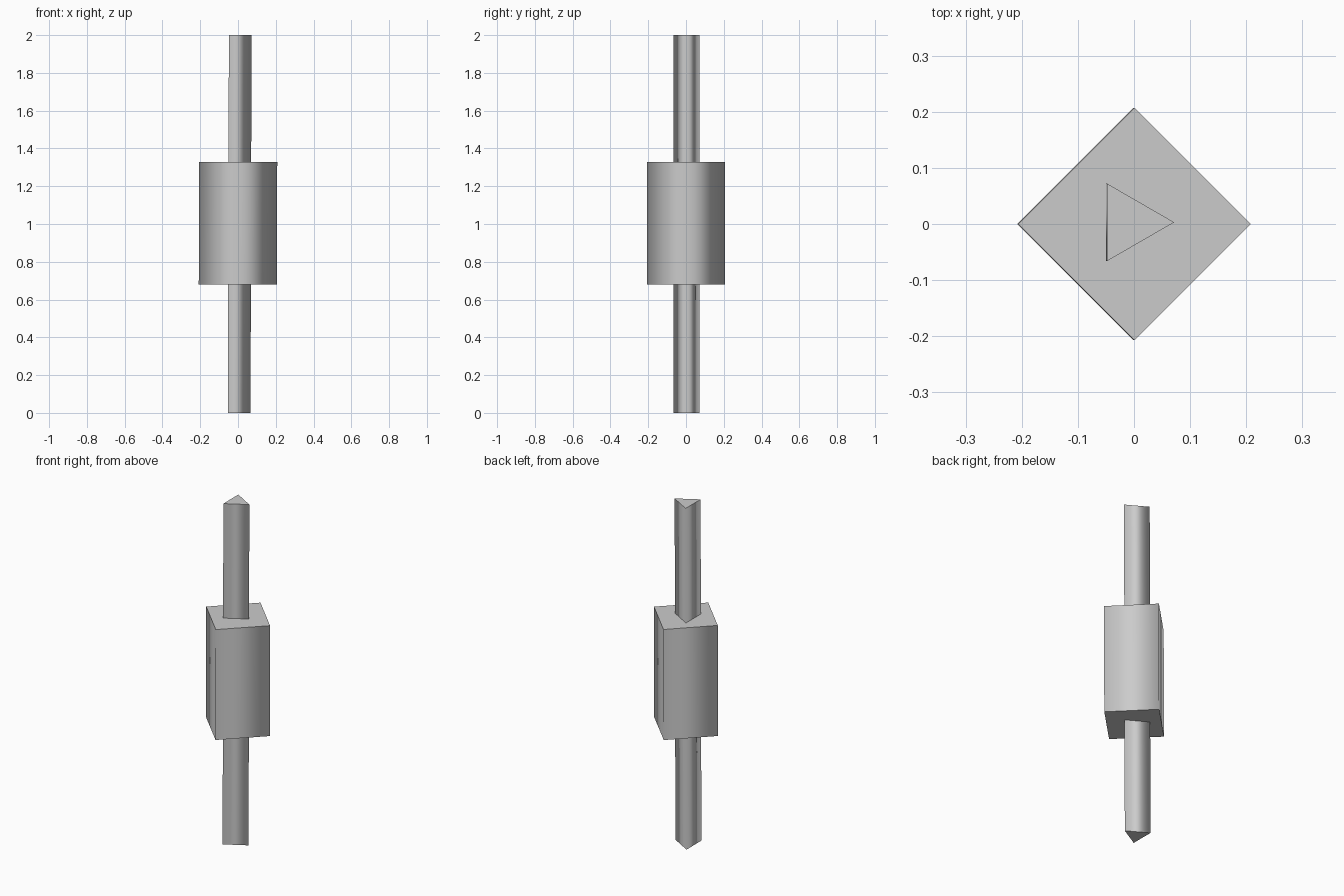
import bpy
import math

if "Cube" in bpy.data.objects:
    bpy.data.objects.remove(bpy.data.objects["Cube"])


def prism(name, sides, radius, z0, z1, centre, spin=0.0, tilt=0.0):
    """Upright n-sided bar with softly shaded walls and flat, sharp-edged caps."""
    bpy.ops.mesh.primitive_cylinder_add(
        vertices=sides, radius=radius, depth=z1 - z0,
        location=(centre[0], centre[1], (z0 + z1) / 2))
    obj = bpy.context.object
    obj.name = name
    mesh = obj.data
    # Turn the outline so that a corner points along +x, then lean it slightly
    for v in mesh.vertices:
        x, y, z = v.co
        c, s = math.cos(spin), math.sin(spin)
        v.co = (c * x - s * y, s * x + c * y, z)
    obj.rotation_euler = (0, tilt, 0)
    # Smooth walls, flat caps
    for p in mesh.polygons:
        p.use_smooth = abs(p.normal.z) < 0.5
    for e in mesh.edges:
        a, b = (mesh.vertices[i].co.z for i in e.vertices)
        e.use_edge_sharp = abs(a - b) < 1e-4
    return obj


TILT = math.radians(0.15)

# Long three-sided rod, running right through the block
prism("rod", 3, 0.08, 0.0, 2.0, (-0.011, 0.003), spin=-math.pi / 2, tilt=TILT)

# Square block around the middle, corners on the axes
prism("block", 4, 0.207, 0.68, 1.328, (0.0, 0.0), tilt=TILT)
